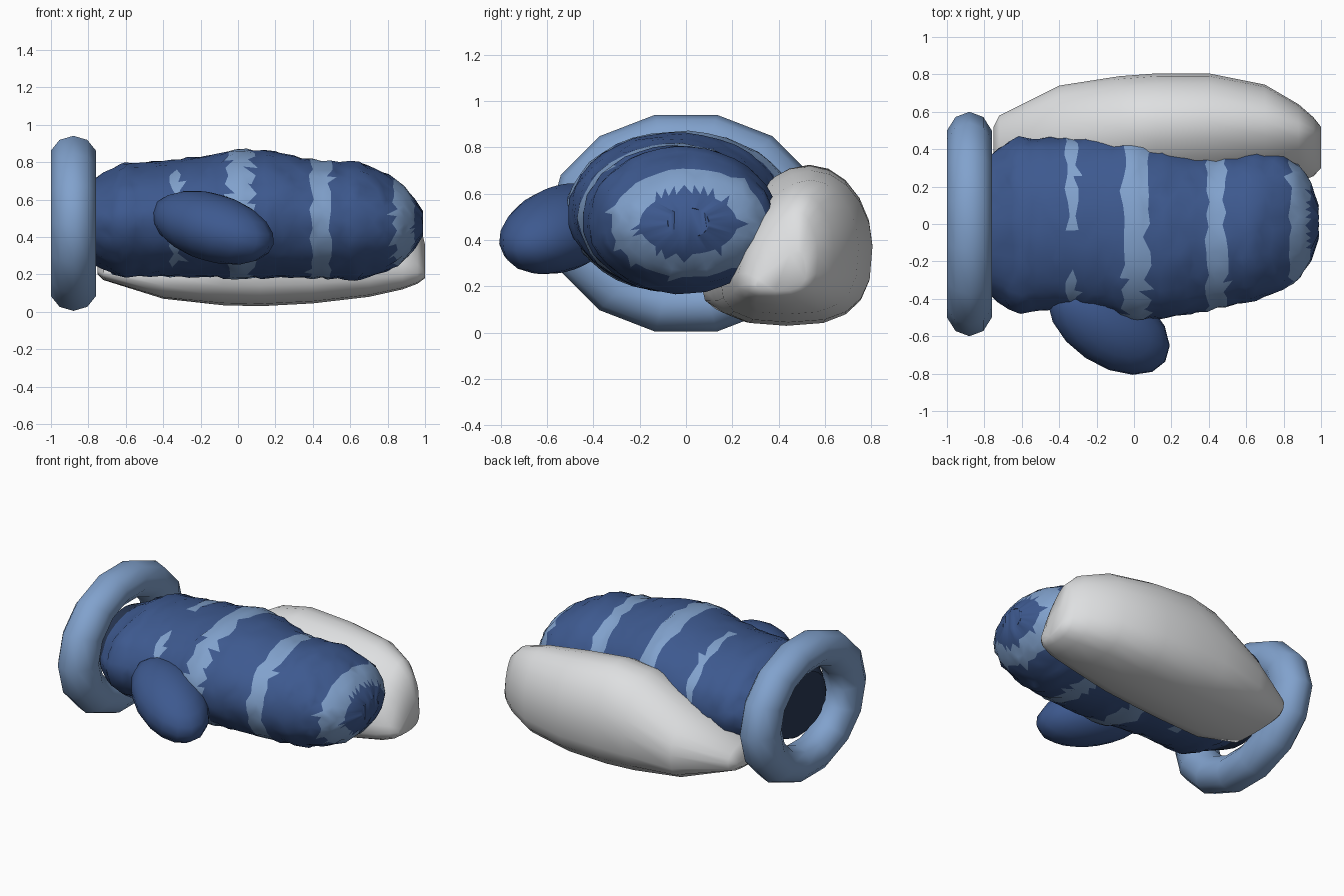
import bpy, bmesh, random
from math import cos, sin, pi, copysign
from mathutils import Matrix, Vector

random.seed(4)
if "Cube" in bpy.data.objects:
    bpy.data.objects.remove(bpy.data.objects["Cube"])


def material(name, rgb):
    m = bpy.data.materials.new(name)
    m.use_nodes = True
    m.diffuse_color = (*rgb, 1)
    m.node_tree.nodes["Principled BSDF"].inputs["Base Color"].default_value = (*rgb, 1)
    return m


navy = material("deep blue knit", (0.047, 0.1, 0.275))
sky = material("pale blue knit", (0.22, 0.36, 0.61))
lining = material("dark lining", (0.022, 0.04, 0.09))
white = material("soft white", (0.73, 0.74, 0.75))


def finish(bm, name, mats, angle=50):
    bmesh.ops.recalc_face_normals(bm, faces=bm.faces)
    me = bpy.data.meshes.new(name)
    bm.to_mesh(me)
    bm.free()
    ob = bpy.data.objects.new(name, me)
    bpy.context.collection.objects.link(ob)
    for m in mats:
        me.materials.append(m)
    bpy.ops.object.select_all(action="DESELECT")
    ob.select_set(True)
    bpy.context.view_layer.objects.active = ob
    bpy.ops.object.shade_smooth_by_angle(angle=angle * pi / 180)
    return ob


def sample(stations, x):
    """Interpolate (x, y_min, y_max, z_min, z_max) rows."""
    for a, b in zip(stations, stations[1:]):
        if x <= b[0]:
            t = (x - a[0]) / (b[0] - a[0])
            return [p + (q - p) * t for p, q in zip(a[1:], b[1:])]
    return stations[-1][1:]


def loft(stations, xs, sides, low_power=1.0, lean=0.0, jitter=0.0, slide=0.0):
    """Closed skin of oval rings along x; low_power squares the underside, lean shears the inner side."""
    bm = bmesh.new()
    rings = []
    for x in xs:
        y0, y1, z0, z1 = sample(stations, x)
        rough = 1 if -0.75 < x < 0.88 else 0.3
        swell = random.uniform(-jitter, jitter) * rough
        ring = []
        for k in range(sides):
            a = 2 * pi * k / sides
            c, s = cos(a), sin(a)
            power = low_power if s < 0 else 1
            c, s = copysign(abs(c) ** power, c), copysign(abs(s) ** power, s)
            g = 1 + swell + random.uniform(-jitter, jitter) * 0.6 * rough
            dx = random.uniform(-slide, slide) * rough
            y = (y0 + y1) / 2 + c * g * (y1 - y0) / 2 + lean * s * (1 - c) / 2
            ring.append(bm.verts.new((x + dx, y, (z0 + z1) / 2 + s * g * (z1 - z0) / 2)))
        rings.append(ring)
    for r, q in zip(rings, rings[1:]):
        for k in range(sides):
            n = (k + 1) % sides
            bm.faces.new((r[k], r[n], q[n], q[k]))
    bm.faces.new(rings[0])
    bm.faces.new(rings[-1])
    return bm


# Mitten body with ragged stripes and a dark mouth
body_rows = [
    (-0.86, -0.28, 0.28, 0.27, 0.68), (-0.765, -0.38, 0.37, 0.25, 0.71),
    (-0.62, -0.47, 0.46, 0.19, 0.79), (-0.30, -0.45, 0.46, 0.19, 0.815),
    (0.00, -0.52, 0.47, 0.175, 0.87), (0.20, -0.50, 0.40, 0.18, 0.86),
    (0.42, -0.46, 0.36, 0.175, 0.81), (0.65, -0.41, 0.39, 0.17, 0.80),
    (0.80, -0.36, 0.38, 0.21, 0.74), (0.90, -0.27, 0.30, 0.28, 0.66),
    (0.945, -0.20, 0.22, 0.34, 0.60), (0.985, -0.08, 0.10, 0.41, 0.54)]
body_xs = [-0.86, -0.765] + [-0.71 + 0.05 * i for i in range(32)] + [0.885, 0.915, 0.945, 0.985]
bm = loft(body_rows, body_xs, 38, jitter=0.021, slide=0.018)
bmesh.ops.triangulate(bm, faces=bm.faces)
stripes = [(-0.05, 0.075), (0.38, 0.5), (0.825, 0.935)]
for f in bm.faces:
    c = f.calc_center_median()
    wide = any(a < c.x < b for a, b in stripes)
    thin = -0.355 < c.x < -0.3 and (c.y > -0.02 or -0.42 < c.y < -0.27)
    f.material_index = 2 if c.x < -0.775 else 1 if wide or thin else 0
finish(bm, "mitten_body", [navy, sky, lining], 40)

# Padded white back
pad_rows = [
    (-0.75, 0.20, 0.52, 0.20, 0.28), (-0.72, 0.12, 0.58, 0.17, 0.35),
    (-0.40, 0.10, 0.74, 0.07, 0.51), (-0.08, 0.14, 0.79, 0.035, 0.69),
    (0.12, 0.16, 0.805, 0.03, 0.725), (0.40, 0.18, 0.805, 0.045, 0.70),
    (0.70, 0.23, 0.745, 0.08, 0.66), (0.88, 0.26, 0.64, 0.12, 0.60),
    (0.96, 0.30, 0.57, 0.15, 0.52), (1.00, 0.35, 0.52, 0.18, 0.36)]
pad_xs = [r[0] for r in pad_rows]
finish(loft(pad_rows, pad_xs, 20, low_power=0.72, lean=0.1), "back_pad", [white], 60)

# Thumb
bm = bmesh.new()
axis = Vector((0.8, -0.53, -0.25)).normalized()
side = Vector((0, 0, 1)).cross(axis).normalized()
turn = Matrix((axis, side, axis.cross(side))).transposed().to_4x4()
bmesh.ops.create_uvsphere(
    bm, u_segments=16, v_segments=10, radius=1,
    matrix=Matrix.Translation((-0.135, -0.535, 0.45)) @ turn @ Matrix.Diagonal((0.375, 0.22, 0.18, 1)))
finish(bm, "thumb", [navy], 60)

# Cuff ring
bm = bmesh.new()
segments, tube = 14, 10
grid = []
for i in range(segments):
    a = 2 * pi * i / segments
    loop = []
    for j in range(tube):
        b = 2 * pi * j / tube
        r = 0.455 + 0.145 * cos(b)
        loop.append(bm.verts.new((-0.88 + 0.126 * sin(b), r * cos(a), 0.473 + 0.8 * r * sin(a))))
    grid.append(loop)
for i in range(segments):
    p, q = grid[i], grid[(i + 1) % segments]
    for j in range(tube):
        n = (j + 1) % tube
        bm.faces.new((p[j], p[n], q[n], q[j]))
finish(bm, "cuff_ring", [sky], 60)
